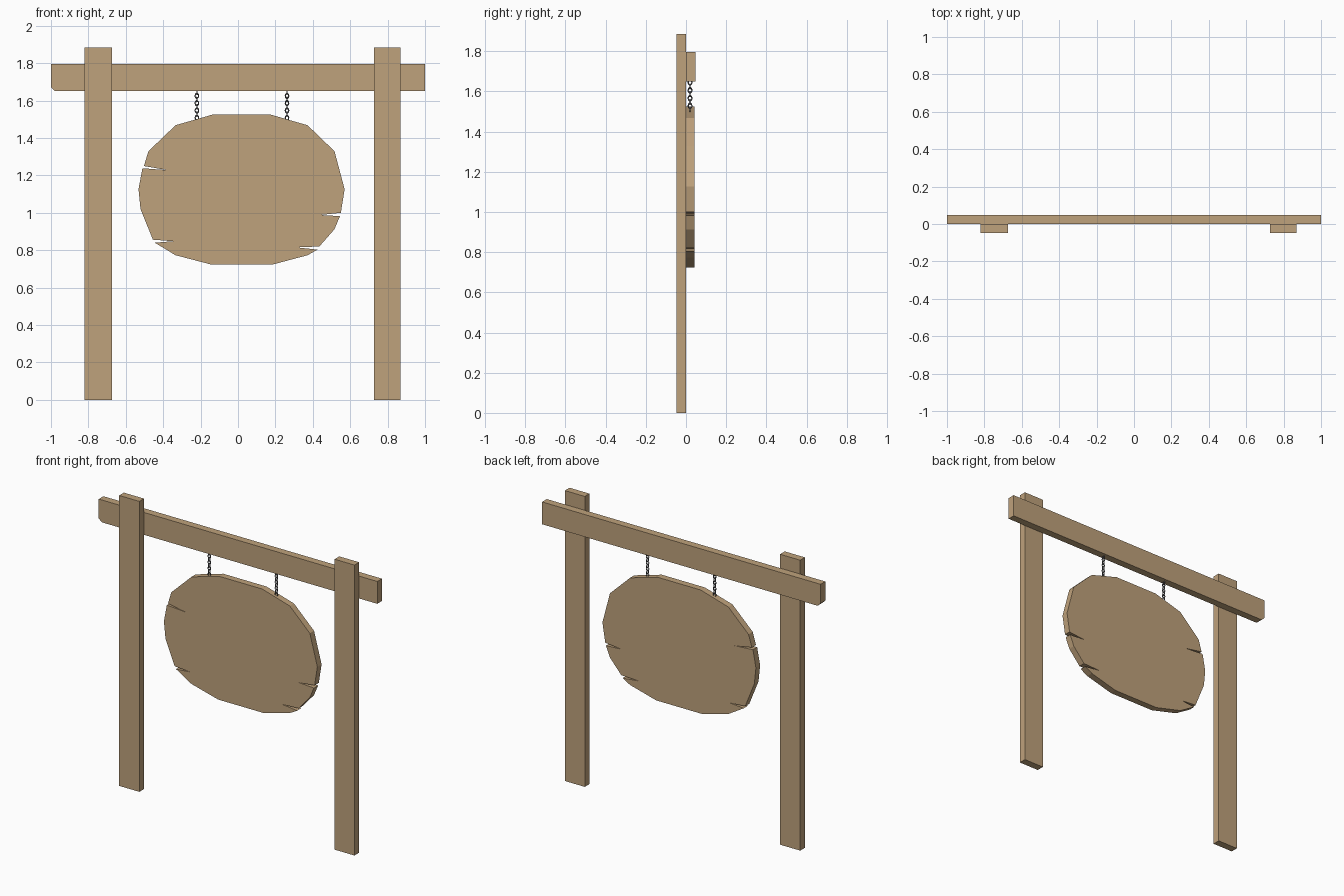
import bpy
import bmesh
import math
from mathutils import Matrix, Vector

cube = bpy.data.objects.get("Cube")
if cube:
    bpy.data.objects.remove(cube, do_unlink=True)


def material(name, colour):
    mat = bpy.data.materials.new(name)
    mat.use_nodes = True
    mat.diffuse_color = colour
    mat.node_tree.nodes["Principled BSDF"].inputs["Base Color"].default_value = colour
    return mat


wood = material("tan_wood", (0.52, 0.36, 0.2, 1))
metal = material("dark_metal", (0.13, 0.13, 0.14, 1))


def finish(name, bm, mat):
    bmesh.ops.recalc_face_normals(bm, faces=bm.faces)
    mesh = bpy.data.meshes.new(name)
    bm.to_mesh(mesh)
    bm.free()
    mesh.materials.append(mat)
    obj = bpy.data.objects.new(name, mesh)
    bpy.context.collection.objects.link(obj)
    return obj


def plank(name, outline, front, back):
    """Extrude an x-z outline from the front y to the back y."""
    bm = bmesh.new()
    face = bm.faces.new([bm.verts.new((x, front, z)) for x, z in outline])
    extruded = bmesh.ops.extrude_face_region(bm, geom=[face])["geom"]
    verts = [v for v in extruded if isinstance(v, bmesh.types.BMVert)]
    bmesh.ops.translate(bm, verts=verts, vec=(0, back - front, 0))
    bmesh.ops.triangulate(bm, faces=[f for f in bm.faces if len(f.verts) > 4])
    return finish(name, bm, wood)


def rectangle(x0, x1, z0, z1):
    return [(x0, z0), (x1, z0), (x1, z1), (x0, z1)]


# Posts
plank("right_post", rectangle(-0.82, -0.675, 0, 1.885), -0.048, 0)
plank("left_post", rectangle(0.727, 0.87, 0, 1.885), -0.048, 0)

# Crossbeam with one chipped lower corner
plank("crossbeam", [(-1, 1.67), (-0.978, 1.65), (1, 1.65), (1, 1.795), (-1, 1.795)], 0, 0.048)

# Hanging board, with four thin splits in its rim
plank("sign_board", [
    (-0.136, 1.525), (0.174, 1.525), (0.372, 1.468), (0.516, 1.329), (0.57, 1.126),
    (0.55, 1.0), (0.436, 0.988), (0.545, 0.982),
    (0.516, 0.912), (0.435, 0.82), (0.313, 0.815), (0.425, 0.803),
    (0.372, 0.773), (0.184, 0.723), (-0.142, 0.723), (-0.334, 0.773),
    (-0.445, 0.84), (-0.345, 0.848), (-0.455, 0.856),
    (-0.521, 1.019), (-0.532, 1.126),
    (-0.511, 1.238), (-0.377, 1.228), (-0.503, 1.25),
    (-0.479, 1.329), (-0.334, 1.468)], 0, 0.043)


def add_link(bm, centre, turn, major=0.0095, minor=0.003, sides=10, ring=6):
    """Add one stretched torus standing upright."""
    place = Matrix.Translation(centre) @ Matrix.Rotation(turn, 4, "Z")
    rows = []
    for i in range(sides):
        a = math.tau * i / sides
        row = []
        for j in range(ring):
            b = math.tau * j / ring
            r = major + minor * math.cos(b)
            point = Vector((r * math.cos(a), minor * math.sin(b), r * math.sin(a) * 1.35))
            row.append(bm.verts.new(place @ point))
        rows.append(row)
    for i in range(sides):
        here, after = rows[i], rows[(i + 1) % sides]
        for j in range(ring):
            k = (j + 1) % ring
            bm.faces.new((here[j], after[j], after[k], here[k]))


# Chains of alternating links
for name, x in (("right_chain", -0.22), ("left_chain", 0.262)):
    bm = bmesh.new()
    for n in range(8):
        add_link(bm, (x, 0.02, 1.508 + n * 0.0195), (n % 2) * math.pi / 2)
    finish(name, bm, metal)
